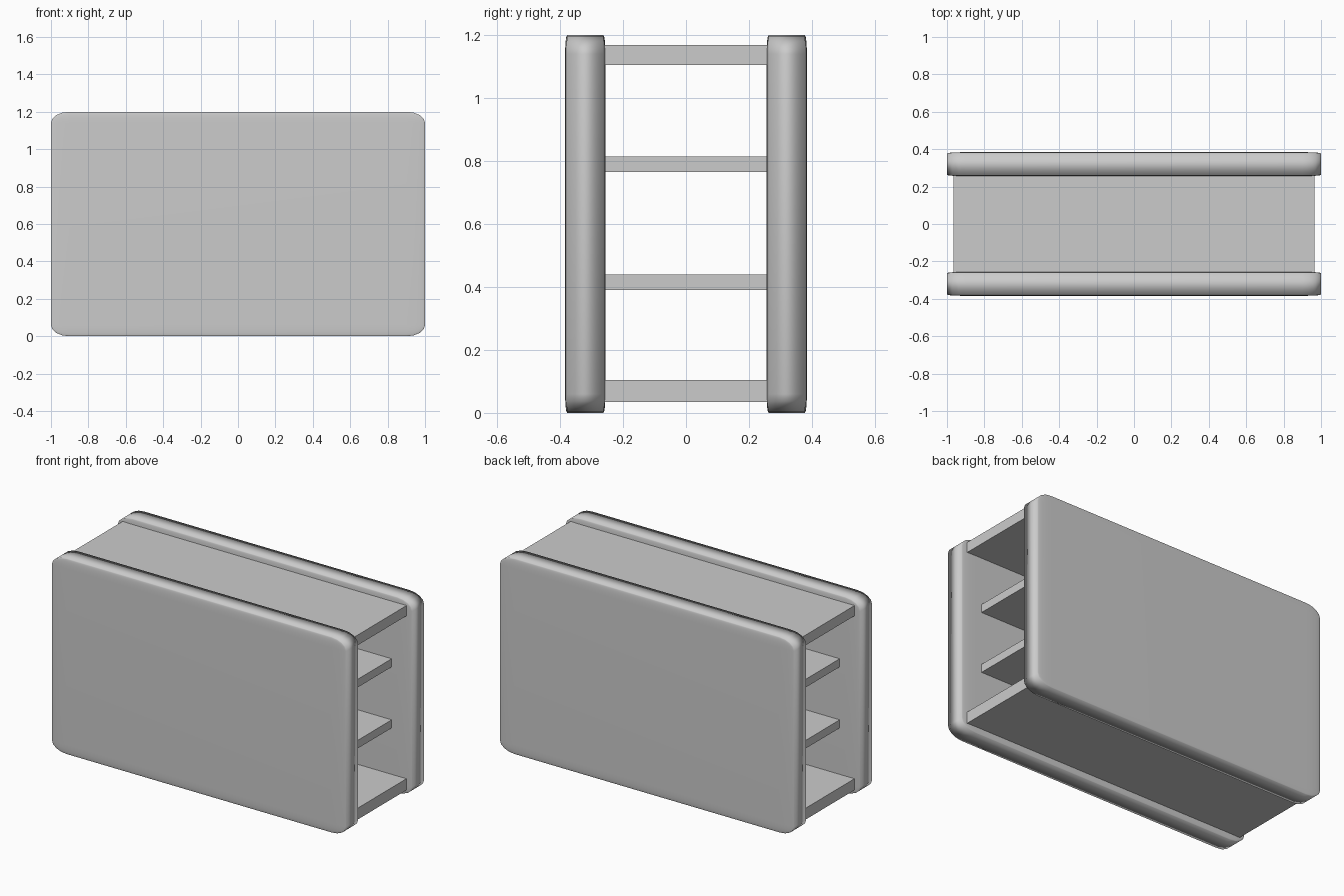
import bpy
import math

default = bpy.data.objects.get("Cube")
if default:
    bpy.data.objects.remove(default, do_unlink=True)


def box(name, center, size):
    bpy.ops.mesh.primitive_cube_add(size=1, location=center)
    obj = bpy.context.object
    obj.name = name
    obj.scale = size
    return obj


# Front and back slabs: the bevel stretches with the scale, so corners are
# broad across the face and tight through the thickness
for name, side in (("front_panel", -1), ("back_panel", 1)):
    panel = box(name, (0, side * 0.32, 0.6), (2, 0.128, 1.2))
    bevel = panel.modifiers.new("rounded_edges", "BEVEL")
    bevel.width = 0.05
    bevel.segments = 4
    bpy.ops.object.modifier_apply(modifier=bevel.name)
    bpy.ops.object.shade_smooth_by_angle(angle=math.radians(35))

# Boards spanning between the slabs: name, half length, bottom, top
boards = (
    ("bottom_board", 0.965, 0.035, 0.105),
    ("lower_shelf", 0.865, 0.39, 0.44),
    ("upper_shelf", 0.865, 0.765, 0.815),
    ("top_board", 0.965, 1.105, 1.168),
)
for name, half, low, high in boards:
    box(name, (0, 0, (low + high) / 2), (2 * half, 0.53, high - low))
